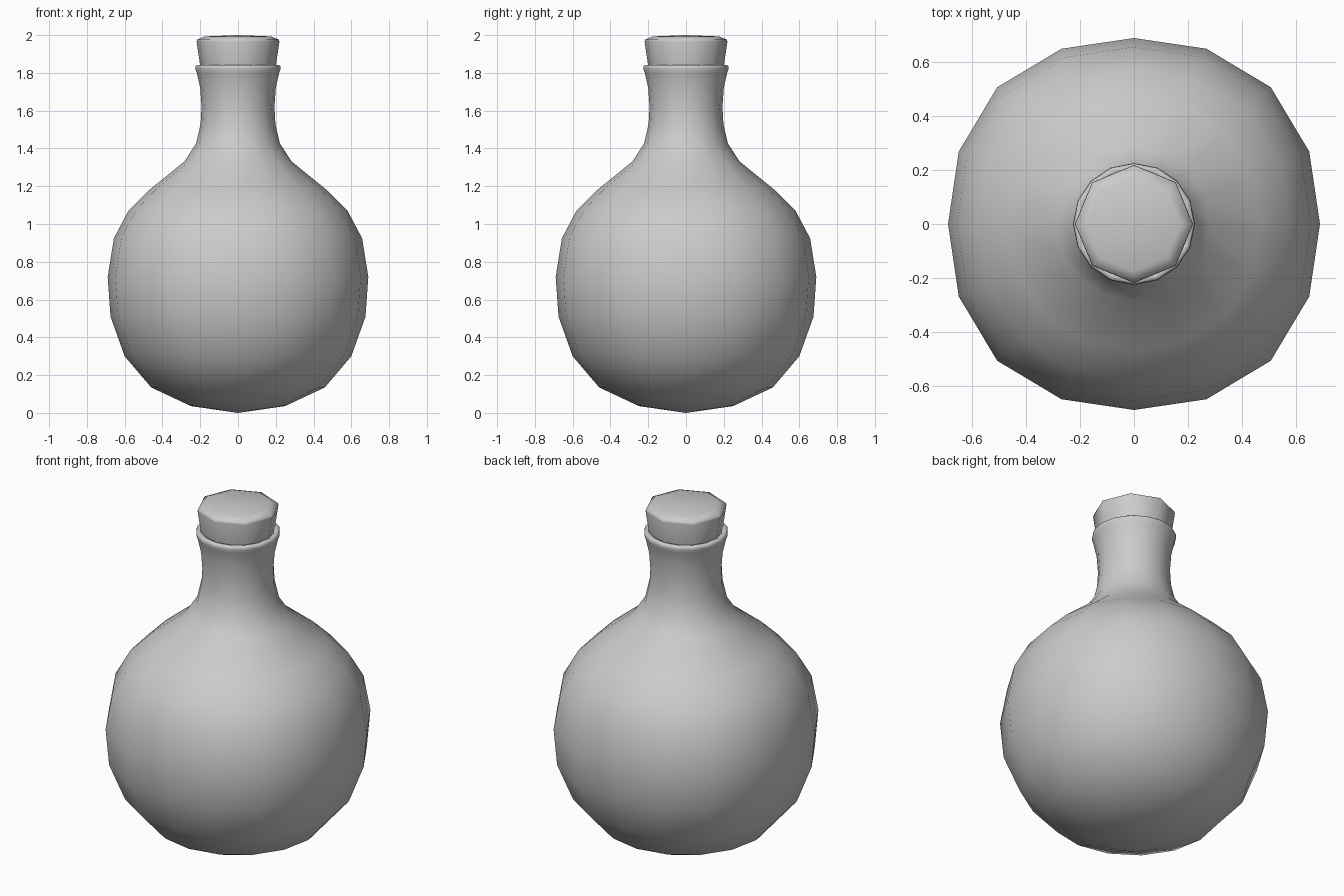
import bpy, bmesh, math

if "Cube" in bpy.data.objects:
    bpy.data.objects.remove(bpy.data.objects["Cube"])

def lathe(name, profile, sides, bulge=None, angle=180):
    """Spin (radius, z) points around z; radius 0 makes a pole."""
    bm = bmesh.new()
    rings = []
    for r, z in profile:
        if r == 0:
            rings.append([bm.verts.new((0, 0, z))] * sides)
            continue
        ring = []
        for i in range(sides):
            a = 2 * math.pi * i / sides
            k = r * (1 + (bulge(z) if bulge else 0) * math.sin(2 * a) ** 2)
            ring.append(bm.verts.new((k * math.cos(a), k * math.sin(a), z)))
        rings.append(ring)
    for lo, hi in zip(rings, rings[1:]):
        for i in range(sides):
            j = (i + 1) % sides
            quad = list(dict.fromkeys((lo[i], lo[j], hi[j], hi[i])))
            bm.faces.new(quad)
    bmesh.ops.recalc_face_normals(bm, faces=bm.faces)
    mesh = bpy.data.meshes.new(name)
    bm.to_mesh(mesh)
    bm.free()
    obj = bpy.data.objects.new(name, mesh)
    bpy.context.collection.objects.link(obj)
    bpy.ops.object.select_all(action='DESELECT')
    obj.select_set(True)
    bpy.context.view_layer.objects.active = obj
    bpy.ops.object.shade_smooth_by_angle(angle=math.radians(angle))
    return obj

# Round flask body, neck and lip (slightly squarish around the belly)
flask = [(0, 0), (0.25, 0.036), (0.46, 0.135), (0.6, 0.3), (0.675, 0.51),
         (0.69, 0.72), (0.657, 0.925), (0.58, 1.07), (0.47, 1.18),
         (0.285, 1.33), (0.222, 1.425), (0.198, 1.53), (0.193, 1.62),
         (0.2, 1.72), (0.218, 1.8), (0.226, 1.822), (0.224, 1.837),
         (0.214, 1.842), (0.195, 1.838), (0.185, 1.78), (0.17, 1.62), (0, 1.6)]
lathe("flask", flask, 16,
      lambda z: 0.04 * max(0, 1 - ((z - 0.72) / 0.6) ** 2), angle=80)

# Eight-sided tapered stopper
stopper = [(0, 1.64), (0.175, 1.65), (0.2, 1.835), (0.219, 1.965),
           (0.217, 1.976), (0.175, 1.993), (0, 2.0)]
lathe("stopper", stopper, 8, angle=75)
